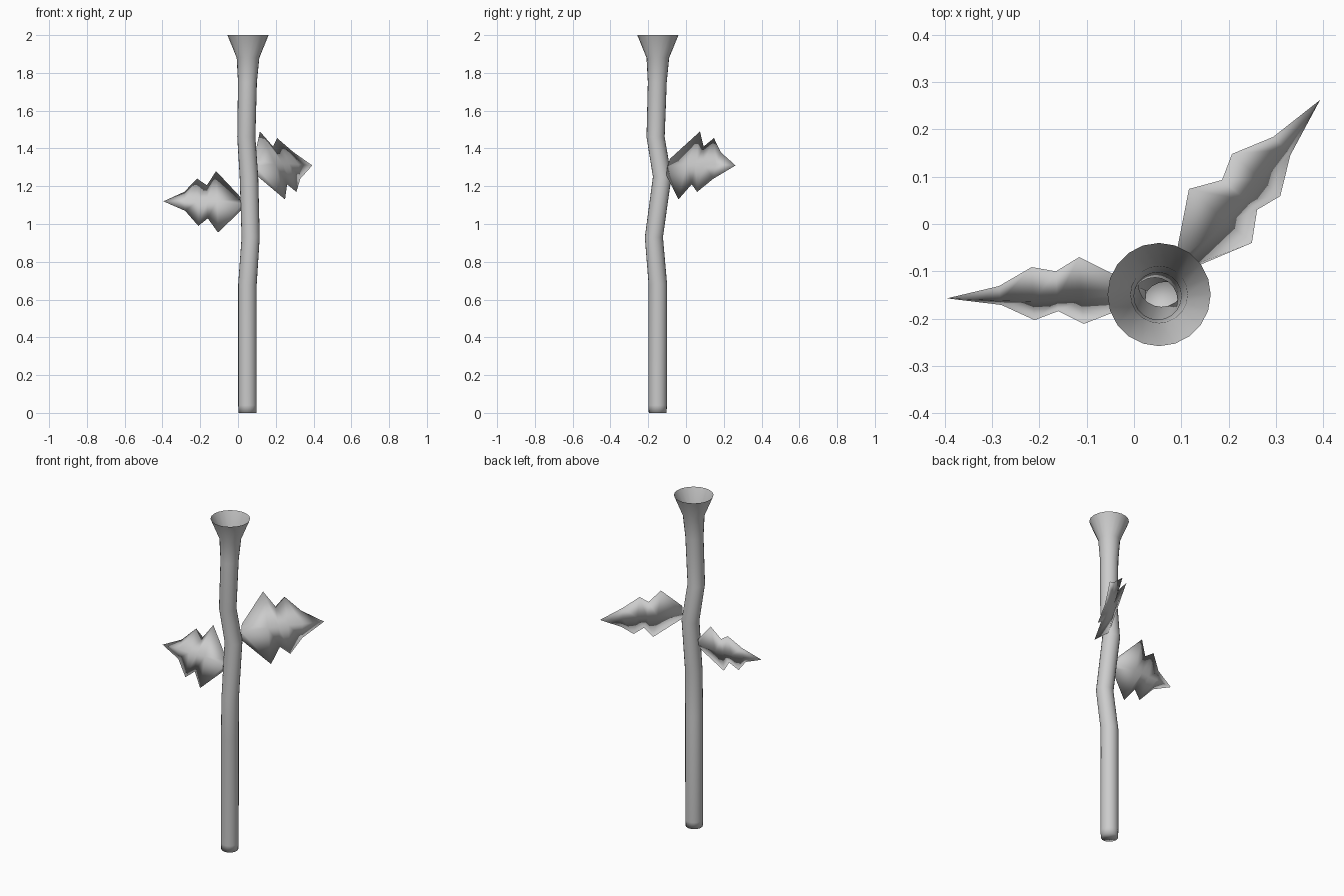
import bpy, math
from mathutils import Vector

if "Cube" in bpy.data.objects:
    bpy.data.objects.remove(bpy.data.objects["Cube"])

grey = bpy.data.materials.new("plain grey")
grey.diffuse_color = (0.6, 0.6, 0.6, 1)
grey.use_nodes = True
grey.node_tree.nodes["Principled BSDF"].inputs["Base Color"].default_value = grey.diffuse_color


def make(name, verts, faces):
    mesh = bpy.data.meshes.new(name)
    mesh.from_pydata(verts, [], faces)
    mesh.materials.append(grey)
    mesh.shade_smooth()
    ob = bpy.data.objects.new(name, mesh)
    bpy.context.collection.objects.link(ob)
    return ob


# Stem: bent tube, capped below, flared and open at the top (x, y, z, radius)
rings = [(.05, -.15, 0, .047), (.05, -.15, .04, .049), (.05, -.149, .68, .049),
         (.067, -.17, .93, .048), (.058, -.126, 1.25, .049), (.044, -.161, 1.46, .048),
         (.05, -.152, 1.75, .05), (.053, -.149, 1.88, .06), (.053, -.149, 2.0, .109)]
N = 20
verts = [(x + r * math.cos(2 * math.pi * i / N), y + r * math.sin(2 * math.pi * i / N), z)
         for x, y, z, r in rings for i in range(N)]
faces = [(k * N + i, k * N + (i + 1) % N, (k + 1) * N + (i + 1) % N, (k + 1) * N + i)
         for k in range(len(rings) - 1) for i in range(N)]
faces.append(tuple(reversed(range(N))))
make("stem", verts, faces)


# Leaf: jagged outline, thickened along the midrib on both sides
def leaf(name, upper, lower, tip, front):
    up = [Vector(p) for p in upper]
    low = [Vector(p) for p in lower]
    n = len(up)
    width = up[1] - low[1]
    normal = width.cross(Vector(tip) - (up[0] + low[0]) / 2).normalized()
    if normal.dot(Vector(front)) < 0:
        normal = -normal
    thick = [.006, .02, .02, .018, .012]
    mid = [(a + b) / 2 for a, b in zip(up, low)]
    ridge = [m + normal * t for m, t in zip(mid, thick)]
    back = [m - normal * t for m, t in zip(mid, thick)]
    loops = [up, ridge, low, back]
    verts = [p for loop in loops for p in loop] + [Vector(tip)]
    faces = []
    for s in range(4):
        a, b = s * n, ((s + 1) % 4) * n
        for i in range(n - 1):
            faces.append((a + i, b + i, b + i + 1, a + i + 1))
        faces.append((a + n - 1, b + n - 1, 4 * n))
    faces.append((0, 3 * n, 2 * n, n))
    ob = make(name, verts, faces)
    # outward normals
    import bmesh
    bm = bmesh.new()
    bm.from_mesh(ob.data)
    bmesh.ops.recalc_face_normals(bm, faces=bm.faces)
    bm.to_mesh(ob.data)
    bm.free()


leaf("left_leaf",
     [(.025, -.14, 1.13), (-.116, -.07, 1.28), (-.165, -.10, 1.205), (-.216, -.091, 1.24), (-.285, -.131, 1.17)],
     [(.025, -.16, 1.08), (-.106, -.211, .955), (-.16, -.184, 1.03), (-.21, -.203, .99), (-.28, -.171, 1.07)],
     (-.395, -.157, 1.12), (0, -1, .4))
leaf("right_leaf",
     [(.085, -.085, 1.345), (.116, .074, 1.49), (.186, .093, 1.41), (.207, .148, 1.455), (.294, .184, 1.38)],
     [(.095, -.105, 1.26), (.249, -.04, 1.13), (.26, .03, 1.21), (.309, .059, 1.17), (.33, .145, 1.24)],
     (.393, .262, 1.31), (.7, -.6, .4))
